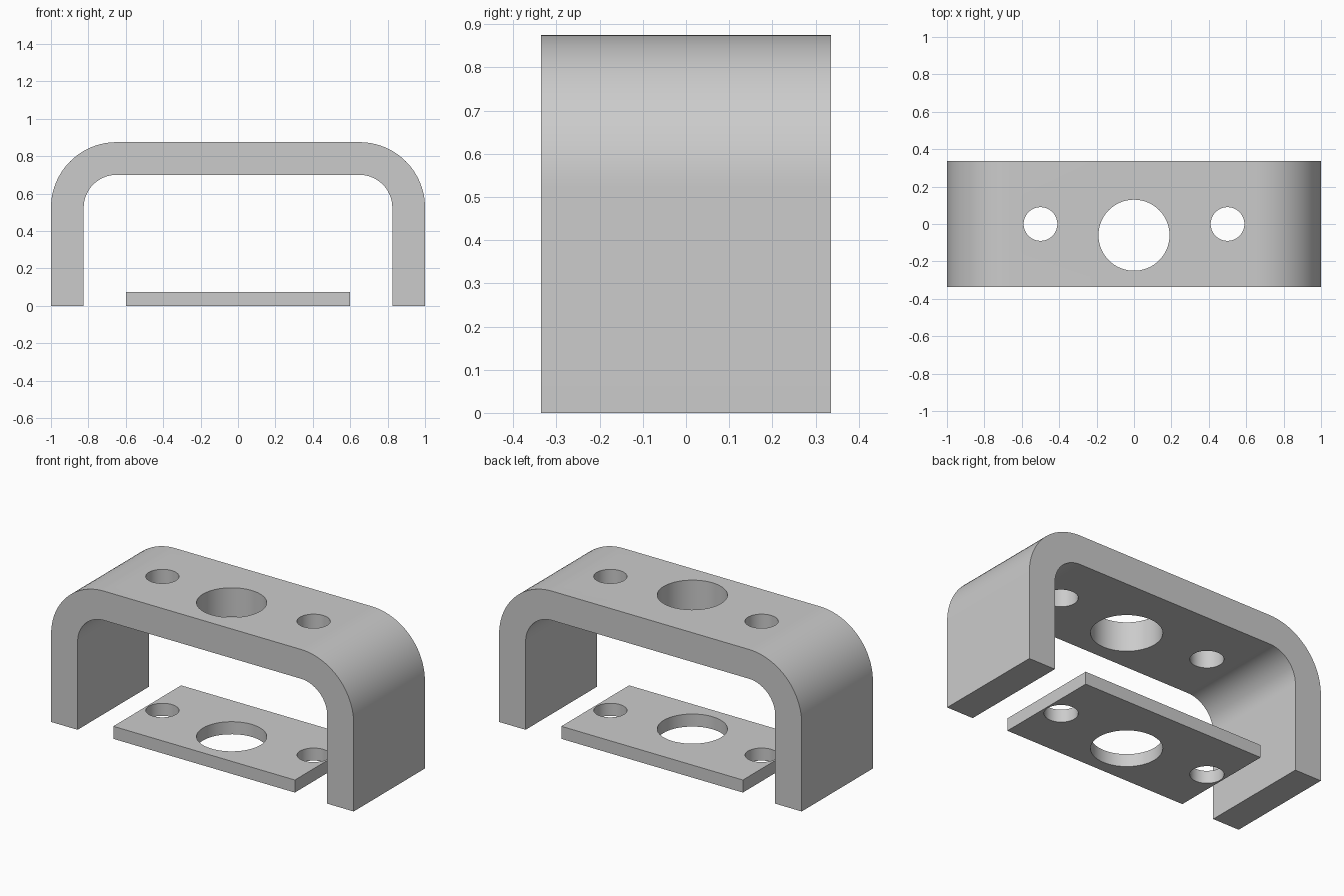
import bpy, bmesh
from math import sin, cos, pi, radians
from mathutils import Matrix

cube = bpy.data.objects.get("Cube")
if cube:
    bpy.data.objects.remove(cube)

steel = bpy.data.materials.new("plain grey")
steel.use_nodes = True
grey = (0.6, 0.6, 0.6, 1)
steel.diffuse_color = grey
steel.node_tree.nodes["Principled BSDF"].inputs["Base Color"].default_value = grey

HOLES = [(-0.5, 0, 0.09), (0, -0.06, 0.19), (0.5, 0, 0.09)]  # x, y, radius


def add_object(name, bm):
    bmesh.ops.recalc_face_normals(bm, faces=bm.faces)
    mesh = bpy.data.meshes.new(name)
    bm.to_mesh(mesh)
    bm.free()
    mesh.materials.append(steel)
    obj = bpy.data.objects.new(name, mesh)
    bpy.context.collection.objects.link(obj)
    return obj


def extrude_profile(name, profile, half_depth):
    """Sweep an x-z outline along y."""
    bm = bmesh.new()
    face = bm.faces.new([bm.verts.new((x, -half_depth, z)) for x, z in profile])
    swept = bmesh.ops.extrude_face_region(bm, geom=[face])["geom"]
    verts = [v for v in swept if isinstance(v, bmesh.types.BMVert)]
    bmesh.ops.translate(bm, verts=verts, vec=(0, 2 * half_depth, 0))
    return add_object(name, bm)


def quarter_arc(radius, steps=24):
    """Right-hand bend, from the leg up to the bridge."""
    angles = [i * pi / 2 / steps for i in range(steps + 1)]
    return [(0.65 + radius * cos(a), 0.525 + radius * sin(a)) for a in angles]


def mirrored(points):
    return points + [(-x, z) for x, z in reversed(points)]


# Bent bracket: outer outline, then the inner outline back again
outer = mirrored([(1, 0)] + quarter_arc(0.35))
inner = mirrored([(0.825, 0)] + quarter_arc(0.175))
bracket = extrude_profile("bracket", outer + inner[::-1], 0.336)

# Loose flat plate between the legs
plate = extrude_profile(
    "base_plate", [(-0.6, 0), (0.6, 0), (0.6, 0.075), (-0.6, 0.075)], 0.32)

# Bolt holes and centre hole, drilled through both parts
bm = bmesh.new()
for x, y, radius in HOLES:
    bmesh.ops.create_cone(bm, cap_ends=True, segments=64, radius1=radius,
                          radius2=radius, depth=2,
                          matrix=Matrix.Translation((x, y, 0.5)))
drill = add_object("hole_cutter", bm)
drill.hide_render = True

for part in (bracket, plate):
    cut = part.modifiers.new("holes", "BOOLEAN")
    cut.object = drill
    cut.solver = "EXACT"
    bpy.ops.object.select_all(action="DESELECT")
    part.select_set(True)
    bpy.context.view_layer.objects.active = part
    bpy.ops.object.modifier_apply(modifier=cut.name)
    bpy.ops.object.shade_smooth_by_angle(angle=radians(30))

bpy.data.objects.remove(drill)
